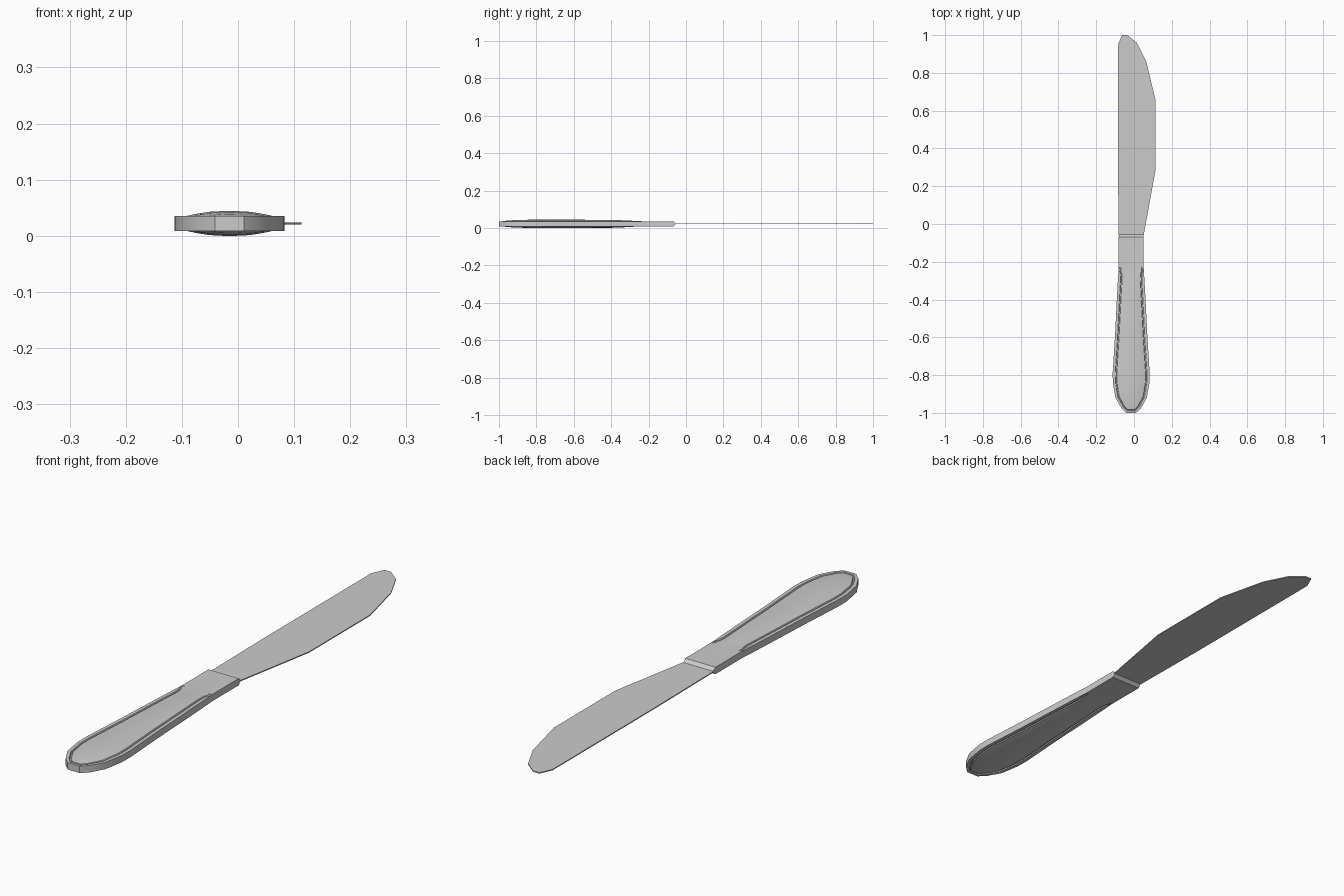
import bpy, bmesh, math
from mathutils import Vector

if "Cube" in bpy.data.objects:
    bpy.data.objects.remove(bpy.data.objects["Cube"])

MID = 0.022     # height of the knife's mid plane
CX = -0.015     # handle centre line


def finish(bm, name):
    bmesh.ops.recalc_face_normals(bm, faces=bm.faces)
    me = bpy.data.meshes.new(name)
    bm.to_mesh(me)
    bm.free()
    me.shade_smooth()
    me.set_sharp_from_angle(angle=math.radians(25))
    ob = bpy.data.objects.new(name, me)
    bpy.context.collection.objects.link(ob)
    return ob


# Blade: thin extruded outline
outline = [(-0.081, -0.06), (-0.085, 0.3), (-0.085, 0.95), (-0.063, 1.0), (-0.035, 1.0),
           (0.015, 0.96), (0.065, 0.86), (0.113, 0.66), (0.113, 0.28), (0.051, -0.06)]
bm = bmesh.new()
face = bm.faces.new([bm.verts.new((x, y, MID - 0.002)) for x, y in outline])
ext = bmesh.ops.extrude_face_region(bm, geom=[face])
bmesh.ops.translate(bm, vec=(0, 0, 0.004),
                    verts=[g for g in ext["geom"] if isinstance(g, bmesh.types.BMVert)])
finish(bm, "blade")

# Handle rows: half width, y, rim half height, groove inset, groove depth, crown
rows = [(0.064, -0.055, 0.002, 0.004, 0, 0),
        (0.066, -0.068, 0.0135, 0.004, 0, 0),
        (0.066, -0.23, 0.0135, 0.004, 0, 0),
        (0.067, -0.247, 0.0135, 0.004, 0.003, 0.0005),
        (0.068, -0.262, 0.0135, 0.010, 0.004, 0.001),
        (0.070, -0.29, 0.0135, 0.014, 0.004, 0.003),
        (0.075, -0.38, 0.0135, 0.014, 0.004, 0.0075),
        (0.086, -0.60, 0.0135, 0.014, 0.004, 0.0085),
        (0.098, -0.79, 0.0135, 0.014, 0.004, 0.0085),
        (0.097, -0.84, 0.0135, 0.014, 0.004, 0.0085),
        (0.083, -0.92, 0.0135, 0.013, 0.004, 0.0065),
        (0.052, -0.975, 0.0135, 0.012, 0.004, 0.003),
        (0.026, -1.0, 0.0135, 0.011, 0.004, 0)]


def outward(i):
    # averaged outward direction of the left outline at row i
    if i < 3:
        return Vector((-1, 0))
    p = [Vector((-r[0], r[1])) for r in rows]
    nxt = p[i + 1] if i + 1 < len(p) else Vector((-p[i].x, p[i].y))
    total = Vector((0, 0))
    for d in (p[i] - p[i - 1], nxt - p[i]):
        d.normalize()
        total += Vector((d.y, -d.x))
    return total.normalized()


# Upper half of the handle: rim, groove and crowned cushion across each row
bm = bmesh.new()
grid = []
for i, (w, y, h, r, g, crown) in enumerate(rows):
    n = outward(i)
    edge = []
    for inset, z in ((0, 0), (0, h), (r, h), (r + 0.002, h - g), (r + 0.006, h - g),
                     (r + 0.008, h)):
        edge.append(Vector((-w - n.x * inset, y - n.y * inset, z)))
    last = edge[-1]
    for t in (0.12, 0.26, 0.42):
        u = min(1, t / 0.4)
        edge.append(Vector((last.x * (1 - 2 * t), last.y, h + crown * math.sin(u * math.pi / 2))))
    full = edge + [Vector((-v.x, v.y, v.z)) for v in reversed(edge)]
    grid.append([bm.verts.new((v.x + CX, v.y, v.z)) for v in full])
for a, b in zip(grid, grid[1:]):
    for k in range(len(a) - 1):
        bm.faces.new((a[k], a[k + 1], b[k + 1], b[k]))

# Rounded butt: close the rim and groove across the last row
end = grid[-1]
for k in range(5):
    bm.faces.new((end[k], end[k + 1], end[-2 - k], end[-1 - k]))
# Neck end face
bm.faces.new(grid[0])

handle = finish(bm, "handle")
handle.location.z = MID
mirror = handle.modifiers.new("underside", 'MIRROR')
mirror.use_axis = (False, False, True)
mirror.merge_threshold = 0.0001
